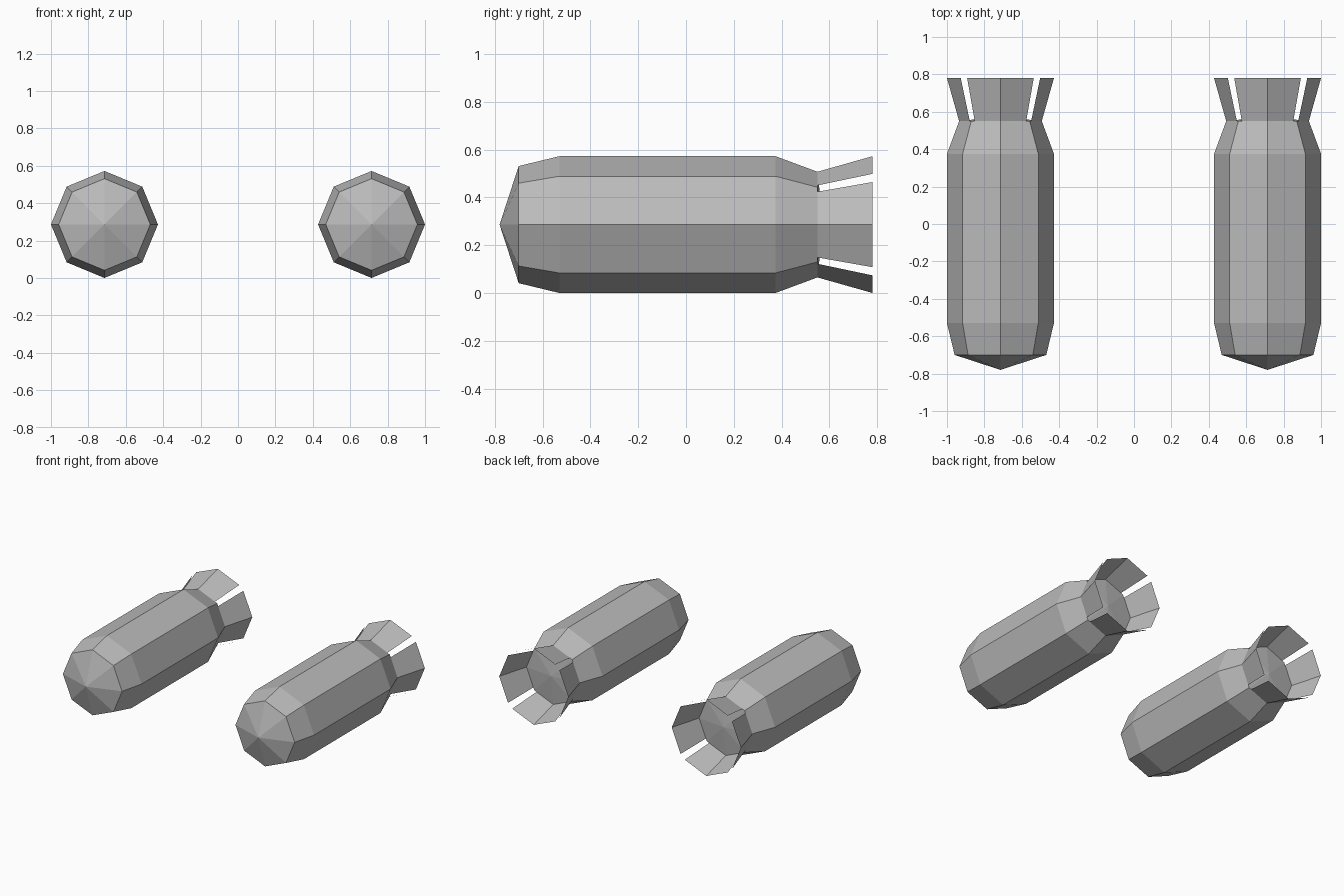
import bpy, bmesh, math

if "Cube" in bpy.data.objects:
    bpy.data.objects.remove(bpy.data.objects["Cube"])

SIDES = 8
RADIUS = 0.286
NECK = 0.221
NECK_Y, TAIL_Y = 0.55, 0.78
OFFSET_X = 0.714
FIN_COVER = 0.88    # share of each facet covered by a fin

grey = bpy.data.materials.new("plain grey")
grey.use_nodes = True
grey.diffuse_color = (0.5, 0.5, 0.5, 1)
grey.node_tree.nodes["Principled BSDF"].inputs["Base Color"].default_value = (0.5, 0.5, 0.5, 1)


def ring_point(k, r, y):
    a = 2 * math.pi * k / SIDES
    return (r * math.cos(a), y, r * math.sin(a))


def make_object(name, bm, x):
    mesh = bpy.data.meshes.new(name)
    bm.to_mesh(mesh)
    bm.free()
    mesh.materials.append(grey)
    obj = bpy.data.objects.new(name, mesh)
    obj.location = (x, 0, RADIUS)
    bpy.context.collection.objects.link(obj)


def build_body(name, x):
    # Octagonal hull with a pointed nose and a shallow rear cone
    bm = bmesh.new()
    profile = [(-0.70, 0.245), (-0.53, RADIUS), (0.375, RADIUS), (NECK_Y, NECK)]
    rings = [[bm.verts.new(ring_point(k, r, y)) for k in range(SIDES)] for y, r in profile]
    nose = bm.verts.new((0, -0.78, 0))
    rear = bm.verts.new((0, NECK_Y + 0.025, 0))
    for k in range(SIDES):
        n = (k + 1) % SIDES
        for a, b in zip(rings, rings[1:]):
            bm.faces.new((a[k], a[n], b[n], b[k]))
        bm.faces.new((nose, rings[0][n], rings[0][k]))
        bm.faces.new((rear, rings[-1][k], rings[-1][n]))
    bmesh.ops.recalc_face_normals(bm, faces=bm.faces)
    make_object(name, bm, x)


def build_fin(name, x, corner):
    # Flared sheet folded along one corner of the octagon
    bm = bmesh.new()
    rows = []
    for r, y in ((NECK, NECK_Y), (RADIUS, TAIL_Y)):
        mid = ring_point(corner, r, y)
        row = []
        for step in (-1, 0, 1):
            end = ring_point(corner + step, r, y)
            row.append(bm.verts.new([m + (e - m) * FIN_COVER for m, e in zip(mid, end)]))
        rows.append(row)
    for i in (0, 1):
        # Winding faces away from the axis
        bm.faces.new((rows[0][i], rows[1][i], rows[1][i + 1], rows[0][i + 1])).normal_flip()
    bm.normal_update()
    for f in bm.faces:
        c = f.calc_center_median()
        if f.normal.x * c.x + f.normal.z * c.z < 0:
            f.normal_flip()
    make_object(name, bm, x)


for side, sign in (("left", 1), ("right", -1)):
    build_body(side + "_body", sign * OFFSET_X)
    for corner, place in ((0, "left"), (2, "top"), (4, "right"), (6, "bottom")):
        build_fin(f"{side}_tail_fin_{place}", sign * OFFSET_X, corner)
